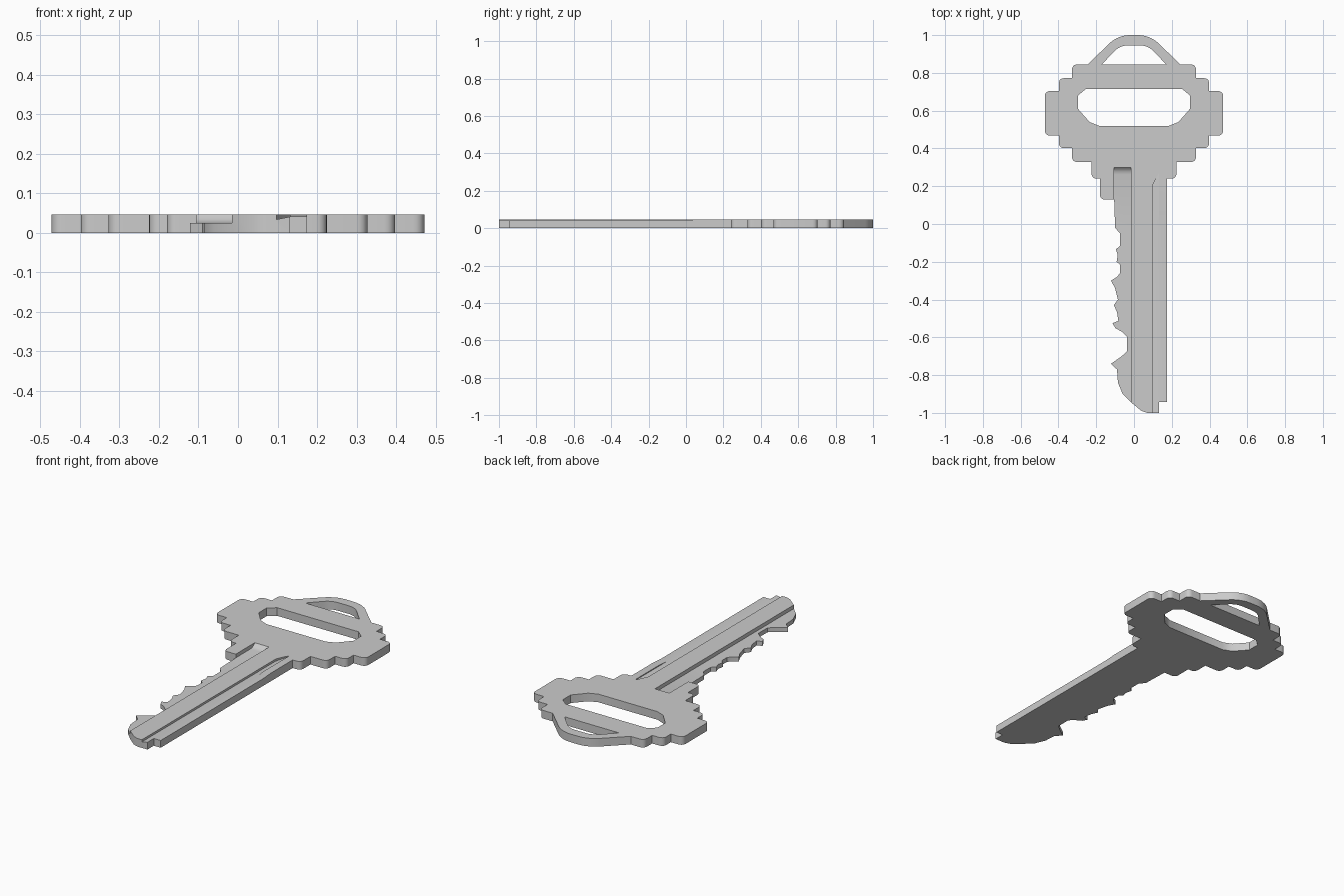
import bpy, bmesh
from mathutils import Vector

if "Cube" in bpy.data.objects:
    bpy.data.objects.remove(bpy.data.objects["Cube"])

TOP = 0.046


def rounded(points, steps=5):
    """Replace every corner given as (x, y, radius) by a small arc."""
    out = []
    n = len(points)
    for i, p in enumerate(points):
        c = Vector(p[:2])
        if len(p) == 2:
            out.append(c)
            continue
        a = c + (Vector(points[i - 1][:2]) - c).normalized() * p[2]
        b = c + (Vector(points[(i + 1) % n][:2]) - c).normalized() * p[2]
        for k in range(steps + 1):
            t = k / steps
            w = 2 * t * (1 - t) * 0.83
            s = (1 - t) ** 2 + w + t * t
            out.append((a * (1 - t) ** 2 + c * w + b * t * t) / s)
    return out


def prism(name, outline, z0, z1):
    """Extrude an outline upward; z0 may be a function of (x, y)."""
    floor = z0 if callable(z0) else (lambda x, y: z0)
    bm = bmesh.new()
    low = [bm.verts.new((x, y, floor(x, y))) for x, y in outline]
    high = [bm.verts.new((x, y, z1)) for x, y in outline]
    bm.faces.new(low)
    bm.faces.new(high)
    n = len(low)
    for i in range(n):
        j = (i + 1) % n
        bm.faces.new((low[i], low[j], high[j], high[i]))
    bmesh.ops.recalc_face_normals(bm, faces=bm.faces)
    mesh = bpy.data.meshes.new(name)
    bm.to_mesh(mesh)
    bm.free()
    ob = bpy.data.objects.new(name, mesh)
    bpy.context.collection.objects.link(ob)
    return ob


def side_prism(name, x0, x1, profile):
    """Extrude a (y, z) profile across x."""
    ob = prism(name, profile, x0, x1)
    for v in ob.data.vertices:
        y, z, x = v.co
        v.co = (x, y, z)
    return ob


# Stepped bow, right half from the top down
r = 0.028
bow = [(0.085, 1.0, 0.06), (0.245, 0.845), (0.328, 0.845, r), (0.328, 0.772),
       (0.398, 0.772, r), (0.398, 0.704), (0.472, 0.704, r), (0.472, 0.468, r),
       (0.398, 0.468), (0.398, 0.402, r), (0.328, 0.402), (0.328, 0.328, r),
       (0.225, 0.328), (0.225, 0.24, r)]
bow_left = [(-p[0],) + p[1:] for p in reversed(bow)]

# Plain back edge and tip of the blade
back_edge = [(0.175, 0.24), (0.175, -0.943), (0.132, -0.943), (0.132, -1.0)]

# Cut edge, from the tip up to the collar
bits = [(0.07, -1.0), (0.04, -0.99), (-0.015, -0.945), (-0.06, -0.9),
        (-0.085, -0.84), (-0.09, -0.77), (-0.122, -0.74), (-0.065, -0.7),
        (-0.038, -0.675), (-0.038, -0.595), (-0.065, -0.57), (-0.1, -0.55),
        (-0.113, -0.525), (-0.083, -0.513), (-0.09, -0.465), (-0.107, -0.43),
        (-0.085, -0.4), (-0.1, -0.34), (-0.122, -0.3), (-0.09, -0.28),
        (-0.074, -0.26), (-0.074, -0.215), (-0.092, -0.2), (-0.086, -0.165),
        (-0.096, -0.135), (-0.074, -0.115), (-0.074, -0.05), (-0.1, -0.02),
        (-0.105, 0.13)]
collar = [(-0.18, 0.13, 0.025), (-0.18, 0.24)]

key = prism("key", rounded(bow + back_edge + bits + collar + bow_left), 0, TOP)

# Openings in the bow
ring_half = [(0.075, 0.945, 0.04), (0.17, 0.845)]
slot_half = [(0.255, 0.715), (0.297, 0.68), (0.297, 0.61), (0.235, 0.54), (0.185, 0.52)]
cutters = []
for name, half in (("ring_hole_cutter", ring_half), ("slot_cutter", slot_half)):
    outline = half + [(-p[0],) + p[1:] for p in reversed(half)]
    cutters.append(prism(name, rounded(outline), -0.1, 0.1))

# Lowered step along the cut edge, with a short curved run-out
cutters.append(side_prism("step_cutter", -0.105, -0.015, [
    (-0.1, 0.025), (0.262, 0.025), (0.278, 0.028), (0.29, 0.035),
    (0.3, TOP), (0.3, 0.1), (-0.1, 0.1)]))
cutters.append(prism("bit_step_cutter", [(-0.3, -1.1), (-0.015, -1.1), (-0.015, -0.05),
                                         (-0.3, -0.05)], 0.025, 0.1))

# Slanted groove beside the back rail
def groove_floor(x, y):
    return 0.034 + (x - 0.097) * 0.2


cutters.append(prism("groove_cutter", [(0.097, -1.1), (0.132, -1.1), (0.132, 0.27),
                                       (0.12, 0.25), (0.097, 0.2)], groove_floor, 0.1))

# Back rail, slightly lower than the middle of the blade
cutters.append(side_prism("rail_cutter", 0.131, 0.25, [
    (-1.1, 0.041), (-0.03, 0.041), (0.05, TOP), (0.05, 0.1), (-1.1, 0.1)]))

for c in cutters:
    mod = key.modifiers.new(c.name, 'BOOLEAN')
    mod.operation = 'DIFFERENCE'
    mod.solver = 'EXACT'
    mod.object = c
    c.hide_render = True

# Bake the cuts, then remove the helpers
bpy.context.view_layer.update()
deps = bpy.context.evaluated_depsgraph_get()
baked = bpy.data.meshes.new_from_object(key.evaluated_get(deps))
key.modifiers.clear()
key.data = baked
for c in cutters:
    bpy.data.objects.remove(c)

bpy.context.view_layer.objects.active = key
key.select_set(True)
bpy.ops.object.shade_smooth_by_angle(angle=0.5)
